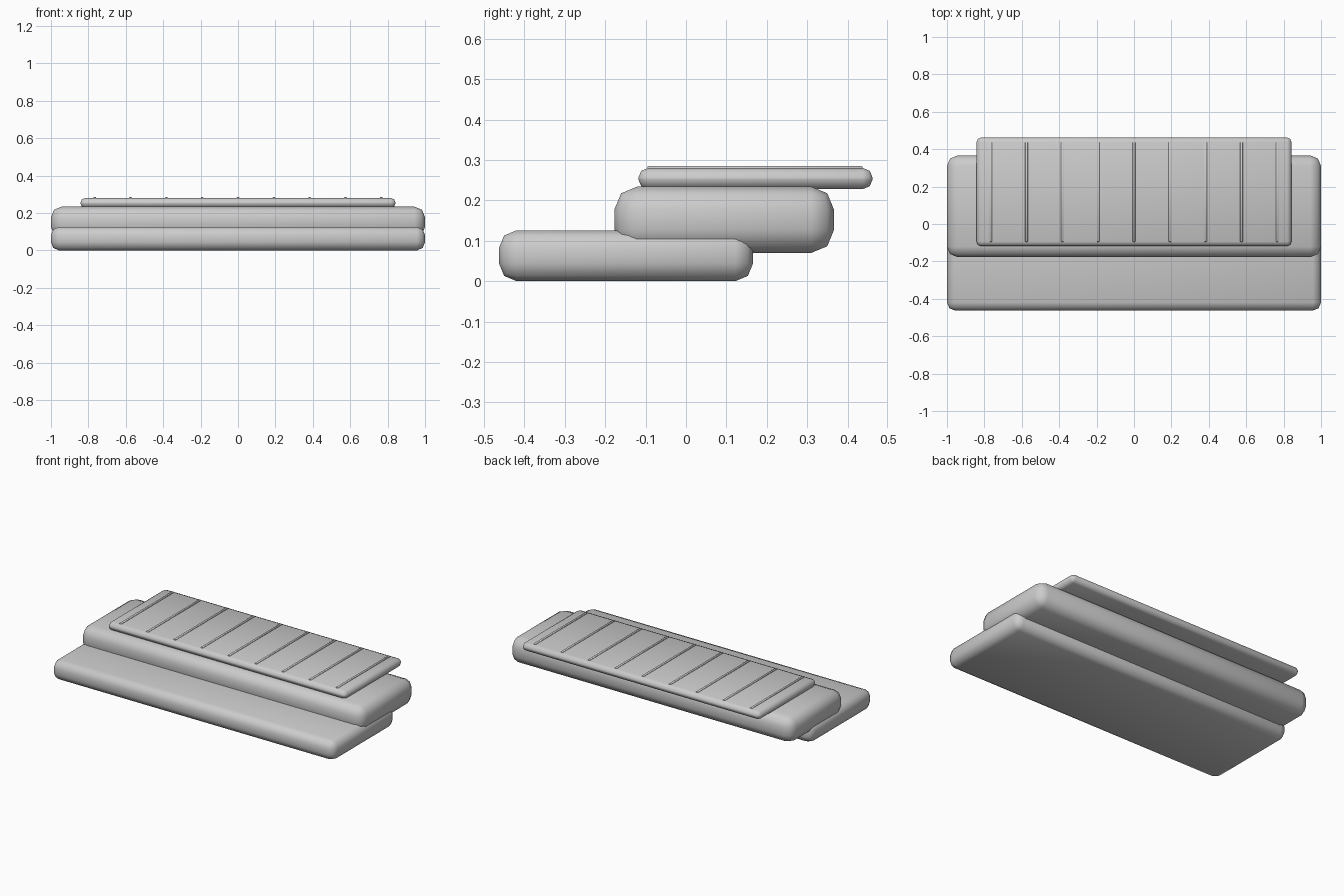
import bpy
import math

if "Cube" in bpy.data.objects:
    bpy.data.objects.remove(bpy.data.objects["Cube"], do_unlink=True)


def make_material(name, color):
    mat = bpy.data.materials.new(name)
    mat.use_nodes = True
    mat.diffuse_color = color
    mat.node_tree.nodes["Principled BSDF"].inputs["Base Color"].default_value = color
    return mat


grey = make_material("plain grey", (0.6, 0.6, 0.6, 1))


def rounded_box(name, x, y, z, radius, segments=2):
    """Bevelled box spanning the (min, max) ranges x, y and z."""
    ranges = (x, y, z)
    bpy.ops.mesh.primitive_cube_add(size=1, location=[(a + b) / 2 for a, b in ranges])
    obj = bpy.context.object
    obj.name = name
    obj.scale = [b - a for a, b in ranges]
    bpy.ops.object.transform_apply(location=False, rotation=False, scale=True)
    obj.data.materials.append(grey)
    bevel = obj.modifiers.new("rounding", 'BEVEL')
    bevel.width = radius
    bevel.segments = segments
    bpy.ops.object.modifier_apply(modifier=bevel.name)
    bpy.ops.object.shade_smooth_by_angle(angle=math.radians(50))
    return obj


# Three stepped slabs, each set further back
rounded_box("lower_slab", (-1, 1), (-0.463, 0.166), (0, 0.126), 0.044)
rounded_box("middle_slab", (-1, 1), (-0.177, 0.366), (0.07, 0.234), 0.056)
rounded_box("top_panel", (-0.842, 0.842), (-0.118, 0.462), (0.228, 0.28), 0.024)

# Thin ribs across the top panel
for i in range(9):
    x = (i - 4) * 0.1915
    rounded_box(f"panel_rib_{i + 1}", (x - 0.007, x + 0.007),
                (-0.095, 0.437), (0.272, 0.285), 0.002, 1)
